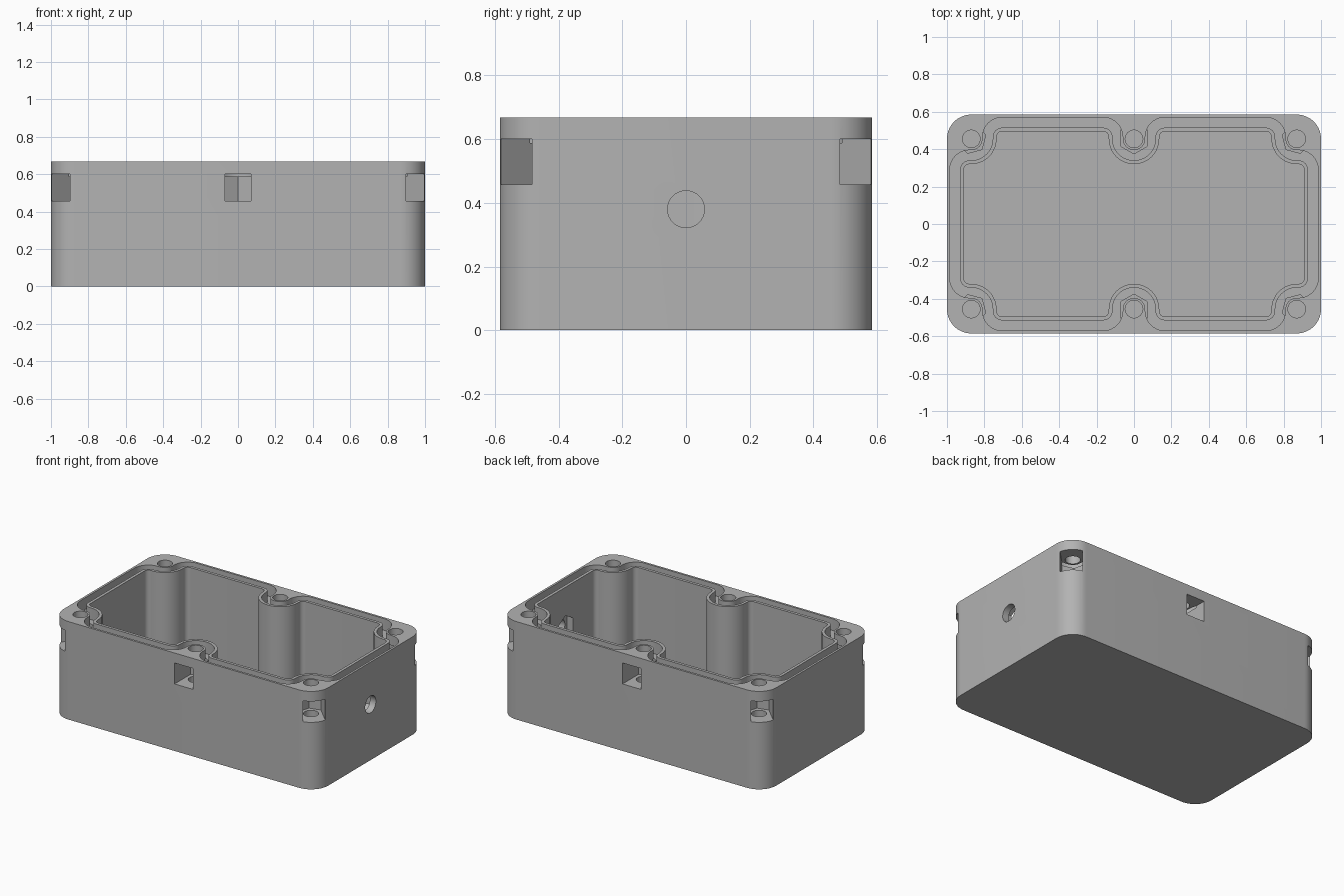
import bpy
import bmesh
from math import cos, sin, pi, radians, atan2

if "Cube" in bpy.data.objects:
    bpy.data.objects.remove(bpy.data.objects["Cube"], do_unlink=True)

HEIGHT, FLOOR = 0.668, 0.09
SCREW_X, SCREW_Y = 0.87, 0.455

grey = bpy.data.materials.new("plain grey")
grey.use_nodes = True
grey.diffuse_color = (0.45, 0.45, 0.45, 1)
grey.node_tree.nodes["Principled BSDF"].inputs["Base Color"].default_value = (0.45, 0.45, 0.45, 1)


def arc(cx, cy, r, start, end, n=10):
    steps = [radians(start + (end - start) * i / n) for i in range(n + 1)]
    return [(cx + r * cos(a), cy + r * sin(a)) for a in steps]


def four_way(quarter):
    """Mirror a quarter outline running from the +x side to the +y side."""
    half = quarter + [(-x, y) for x, y in reversed(quarter)]
    whole = half + [(x, -y) for x, y in reversed(half)]
    loop = []
    for p in whole:
        if not loop or abs(p[0] - loop[-1][0]) + abs(p[1] - loop[-1][1]) > 1e-4:
            loop.append(p)
    return loop


def seal_outline(inset):
    """Inner outline that swings around the screw bosses, moved inward by inset."""
    fillet, boss = 0.105 - inset, 0.06 + inset
    return four_way(
        arc(0.88, 0.29, fillet, 0, 90)
        + arc(SCREW_X, SCREW_Y, boss, 270, 180)
        + arc(0.705, 0.465, fillet, 0, 90)
        + arc(0.165, 0.465, fillet, 90, 180)
        + arc(0, SCREW_Y, boss, 0, -90))


def prism(name, outline, z0, z1, inner=None):
    """Extrude an outline upward; an inner outline makes it a ring."""
    bm = bmesh.new()
    rings = []
    for loop in [outline] + ([inner] if inner else []):
        low = [bm.verts.new((x, y, z0)) for x, y in loop]
        high = [bm.verts.new((x, y, z1)) for x, y in loop]
        rings.append((low, high))

    def strip(a, b):
        for i in range(len(a)):
            j = (i + 1) % len(a)
            bm.faces.new((a[i], a[j], b[j], b[i]))

    for low, high in rings:
        strip(low, high)
    if inner:
        strip(rings[0][0], rings[1][0])
        strip(rings[0][1], rings[1][1])
    else:
        bm.faces.new(rings[0][0])
        bm.faces.new(rings[0][1])
    bmesh.ops.recalc_face_normals(bm, faces=bm.faces)
    mesh = bpy.data.meshes.new(name)
    bm.to_mesh(mesh)
    bm.free()
    mesh.materials.append(grey)
    obj = bpy.data.objects.new(name, mesh)
    bpy.context.collection.objects.link(obj)
    return obj


# Outer box with rounded upright corners
body = prism("enclosure_body", four_way(arc(SCREW_X, SCREW_Y, 0.13, 0, 90, 14)), 0, HEIGHT)
top = HEIGHT + 0.1

# Main cavity and the seal groove around it
cutters = [
    prism("cavity_cutter", seal_outline(0.075), FLOOR, top),
    prism("groove_cutter", seal_outline(0), HEIGHT - 0.08, top, seal_outline(0.055)),
]

# Screw holes and nut pockets opening outward
for sx in (-1, 0, 1):
    for sy in (-1, 1):
        cx, cy = sx * SCREW_X, sy * SCREW_Y
        cutters.append(prism("screw_hole_cutter", arc(cx, cy, 0.047, 0, 360, 32)[:-1], 0.33, top))
        a = atan2(sy, sx)
        slot = [(-0.08, 0), (-0.04, -0.069), (0.3, -0.069), (0.3, 0.069), (-0.04, 0.069)]
        slot = [(cx + u * cos(a) - v * sin(a), cy + u * sin(a) + v * cos(a)) for u, v in slot]
        cutters.append(prism("nut_pocket_cutter", slot, 0.457, 0.6))

# Round cable hole in one end, with a hexagonal recess inside
for radius, sides, start, end in ((0.058, 40, 0.8, 1.1), (0.095, 6, 0.8, 0.955)):
    hole = prism("end_hole_cutter", arc(0, 0, radius, 0, 360, sides)[:-1], start, end)
    hole.rotation_euler = (0, pi / 2, 0)
    hole.location = (0, 0, 0.38)
    cutters.append(hole)

# Carve the body
bpy.context.view_layer.update()
bpy.context.view_layer.objects.active = body
for cutter in cutters:
    cutter.hide_render = True
    mod = body.modifiers.new("carve", "BOOLEAN")
    mod.operation = "DIFFERENCE"
    mod.solver = "EXACT"
    mod.object = cutter
    bpy.ops.object.modifier_apply(modifier=mod.name)
    bpy.data.objects.remove(cutter, do_unlink=True)

# Smooth curved walls, keep edges sharp
bpy.ops.object.select_all(action="DESELECT")
body.select_set(True)
bpy.ops.object.shade_smooth_by_angle(angle=radians(30))
